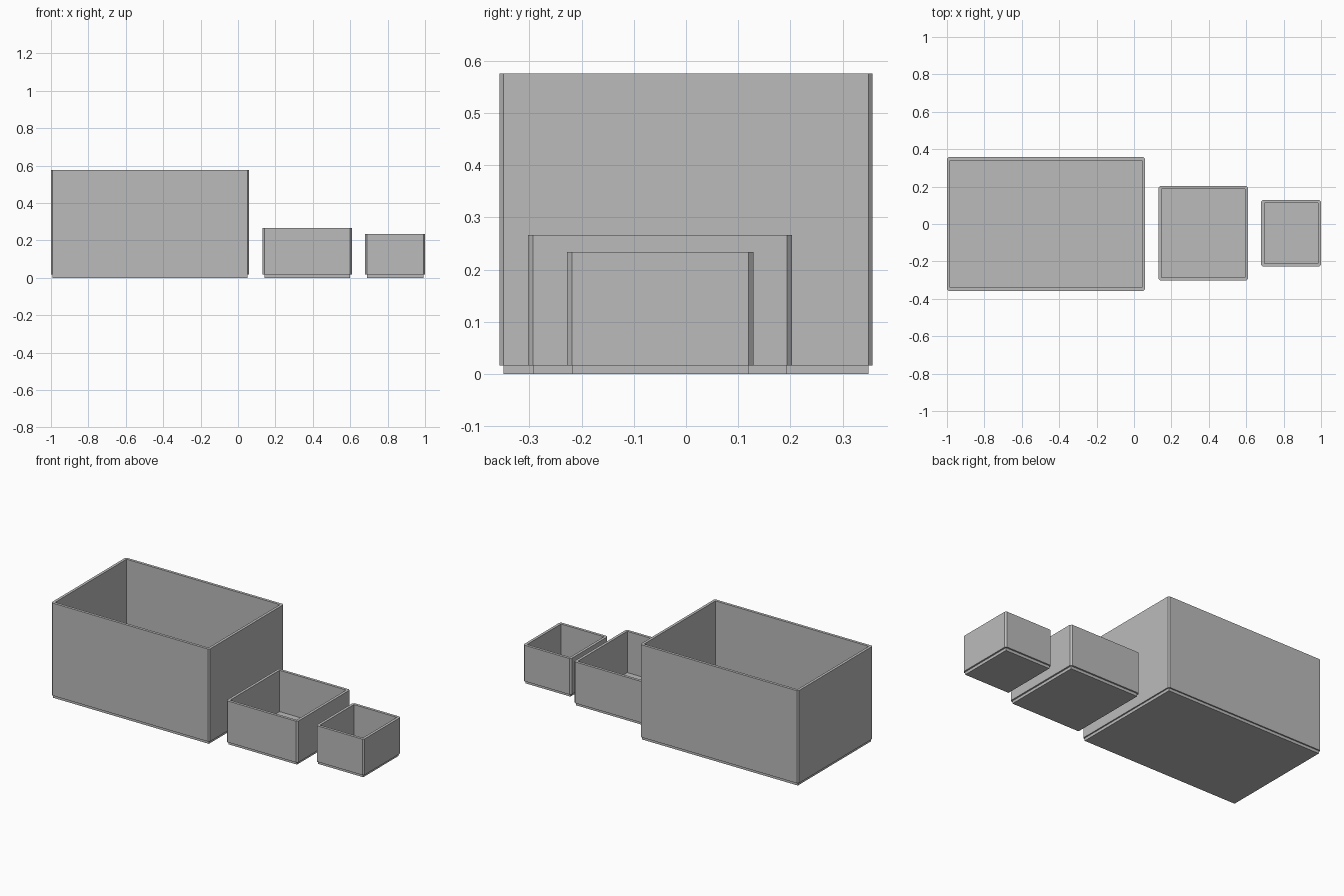
import bpy, bmesh

if "Cube" in bpy.data.objects:
    bpy.data.objects.remove(bpy.data.objects["Cube"])

grey = bpy.data.materials.new("plain grey")
grey.diffuse_color = (0.5, 0.5, 0.5, 1)
grey.use_nodes = True
grey.node_tree.nodes["Principled BSDF"].inputs["Base Color"].default_value = grey.diffuse_color

T = 0.0165  # panel thickness


def finish(bm, name):
    bmesh.ops.recalc_face_normals(bm, faces=bm.faces[:])
    mesh = bpy.data.meshes.new(name)
    bm.to_mesh(mesh)
    bm.free()
    mesh.materials.append(grey)
    bpy.context.collection.objects.link(bpy.data.objects.new(name, mesh))


def outline(x0, x1, y0, y1, c):
    """Rectangle with corners cut by c."""
    return [(x0 + c, y0), (x1 - c, y0), (x1, y0 + c), (x1, y1 - c),
            (x1 - c, y1), (x0 + c, y1), (x0, y1 - c), (x0, y0 + c)]


def open_box(name, x0, x1, y0, y1, top, step):
    # Wall ring: chamfered outside corners, square inside corners
    bm = bmesh.new()
    outer = outline(x0, x1, y0, y1, step)
    a, b, c, d = x0 + T, x1 - T, y0 + T, y1 - T
    inner = [(a, c), (b, c), (b, d), (a, d)]
    rings = []
    for z in (T, top):
        rings.append(([bm.verts.new((x, y, z)) for x, y in outer],
                      [bm.verts.new((x, y, z)) for x, y in inner]))
    (ol, il), (oh, ih) = rings
    for low, high in ((ol, oh), (il, ih)):
        n = len(low)
        for i in range(n):
            j = (i + 1) % n
            bm.faces.new((low[i], low[j], high[j], high[i]))
    for o, n in ((ol, il), (oh, ih)):
        for i in range(4):
            j = (i + 1) % 4
            bm.faces.new((o[2 * i], o[2 * i + 1], n[j], n[i]))
            bm.faces.new((o[2 * i + 1], o[(2 * i + 2) % 8], n[j]))
    finish(bm, name + "_walls")

    # Base board, set in from the walls
    bm = bmesh.new()
    bmesh.ops.create_cube(bm, size=1)
    for v in bm.verts:
        v.co = (x0 + step if v.co.x < 0 else x1 - step,
                y0 + step if v.co.y < 0 else y1 - step,
                0 if v.co.z < 0 else T)
    finish(bm, name + "_base")


open_box("large_box", -1.0, 0.058, -0.357, 0.357, 0.576, 0.008)
open_box("medium_box", 0.131, 0.609, -0.302, 0.203, 0.266, 0.0095)
open_box("small_box", 0.68, 1.0, -0.228, 0.129, 0.234, 0.0095)
